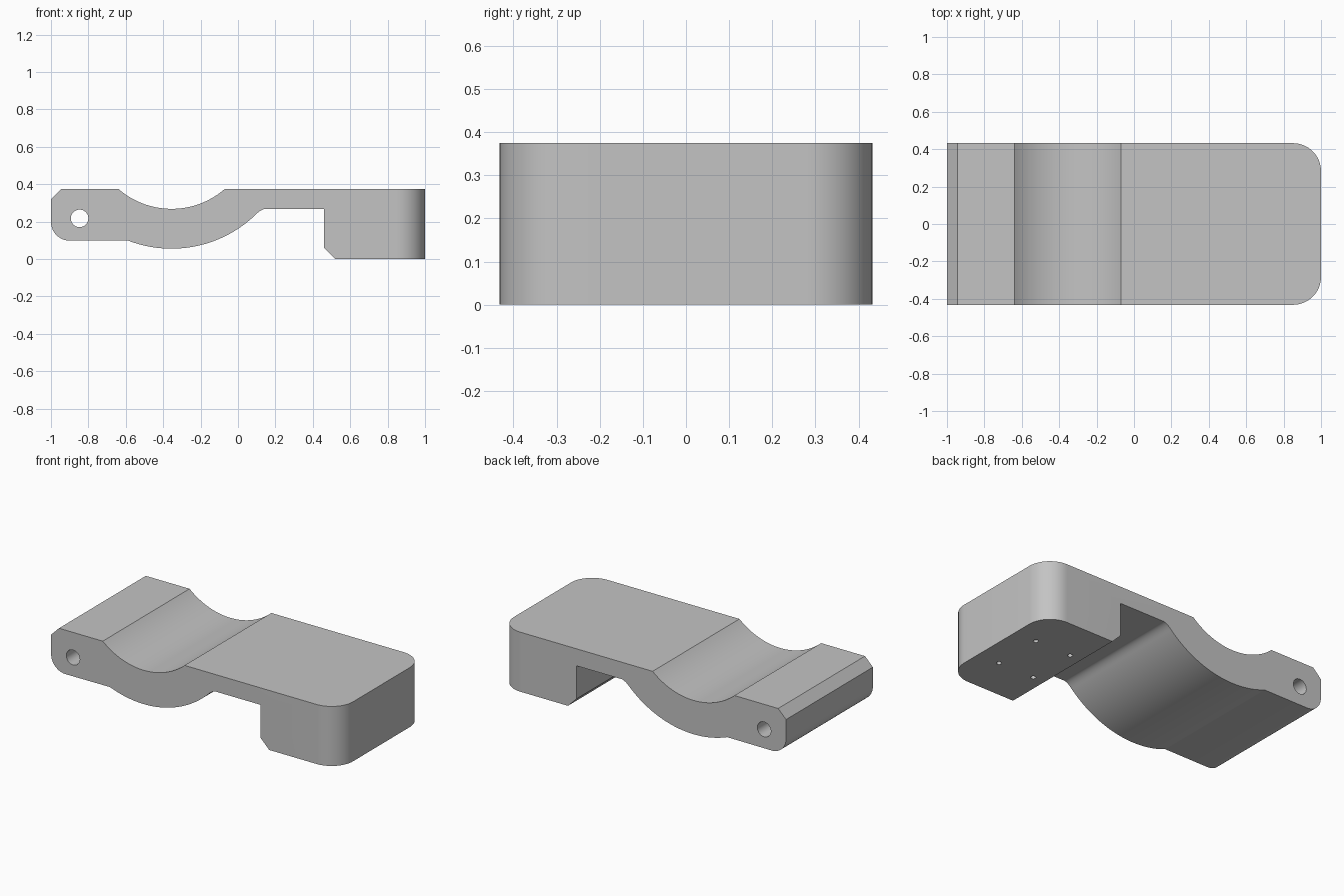
import bpy
import bmesh
from math import sqrt, sin, cos, asin, pi
from mathutils import Vector

cube = bpy.data.objects.get("Cube")
if cube:
    bpy.data.objects.remove(cube, do_unlink=True)

HALF_WIDTH, TOP, WEB = 0.432, 0.375, 0.268
SADDLE_X, SADDLE_Z = -0.355, 0.701

# Plain grey material
grey = bpy.data.materials.new("plain grey")
grey.use_nodes = True
colour = (0.55, 0.55, 0.55, 1)
grey.diffuse_color = colour
grey.node_tree.nodes["Principled BSDF"].inputs["Base Color"].default_value = colour


def arc(cx, cz, r, a0, a1, n):
    """Points on an arc, angles measured from straight down towards +x."""
    steps = [a0 + (a1 - a0) * i / n for i in range(n + 1)]
    return [(cx + r * sin(a), cz - r * cos(a)) for a in steps]


def bezier(p, q, r, n):
    p, q, r = Vector(p), Vector(q), Vector(r)
    return [tuple(p * (1 - t) ** 2 + q * 2 * t * (1 - t) + r * t * t)
            for t in [i / n for i in range(1, n + 1)]]


# Side profile: rounded hinge end, curved saddle, flat web, end block
outer_r, inner_r = 0.646, 0.433
inner_a = asin(0.285 / inner_r)
profile = arc(-0.9, 0.198, 0.1, -pi / 2, 0, 10)
under = arc(SADDLE_X, SADDLE_Z, outer_r, asin(-0.235 / outer_r), asin(0.445 / outer_r), 36)
profile += under
profile += bezier(under[-1], (0.124, WEB), (0.15, WEB), 8)
profile += [(0.46, WEB), (0.46, 0.06), (0.52, 0), (1, 0), (1, TOP)]
profile += arc(SADDLE_X, SADDLE_Z, inner_r, inner_a, -inner_a, 36)
profile += [(-0.945, TOP), (-1, 0.32)]

# Extrude the profile across the width
bm = bmesh.new()
face = bm.faces.new([bm.verts.new((x, -HALF_WIDTH, z)) for x, z in profile])
ext = bmesh.ops.extrude_face_region(bm, geom=[face])
bmesh.ops.translate(bm, vec=(0, 2 * HALF_WIDTH, 0),
                    verts=[g for g in ext["geom"] if isinstance(g, bmesh.types.BMVert)])

# Round the upright corners of the end block
corners = [e for e in bm.edges if all(v.co.x > 0.99 for v in e.verts)
           and abs(e.verts[0].co.z - e.verts[1].co.z) > 0.2]
bmesh.ops.bevel(bm, geom=corners, offset=0.15, segments=16, profile=0.5, affect='EDGES')
bmesh.ops.recalc_face_normals(bm, faces=bm.faces)
mesh = bpy.data.meshes.new("saddle_bracket")
bm.to_mesh(mesh)
bm.free()
mesh.materials.append(grey)
body = bpy.data.objects.new("saddle_bracket", mesh)
bpy.context.scene.collection.objects.link(body)


def drill(name, radius, depth, location, rotation=(0, 0, 0), sides=24):
    """Cut a round hole into the body."""
    bpy.ops.mesh.primitive_cylinder_add(vertices=sides, radius=radius, depth=depth,
                                        location=location, rotation=rotation)
    cutter = bpy.context.object
    cutter.name = name
    cutter.hide_render = True
    cutter.data.materials.append(grey)
    mod = body.modifiers.new(name, 'BOOLEAN')
    mod.operation, mod.solver, mod.object = 'DIFFERENCE', 'EXACT', cutter
    bpy.context.view_layer.objects.active = body
    bpy.ops.object.modifier_apply(modifier=mod.name)
    bpy.data.objects.remove(cutter, do_unlink=True)


# Hinge pin hole and four blind screw holes under the block
drill("pin_hole", 0.047, 1.2, (-0.847, 0, 0.217), (pi / 2, 0, 0), 32)
for x in (0.60, 0.85):
    for y in (-0.16, 0.16):
        drill("screw_hole", 0.015, 0.3, (x, y, 0))

bpy.ops.object.select_all(action='DESELECT')
body.select_set(True)
bpy.context.view_layer.objects.active = body
bpy.ops.object.shade_smooth_by_angle(angle=0.33)
